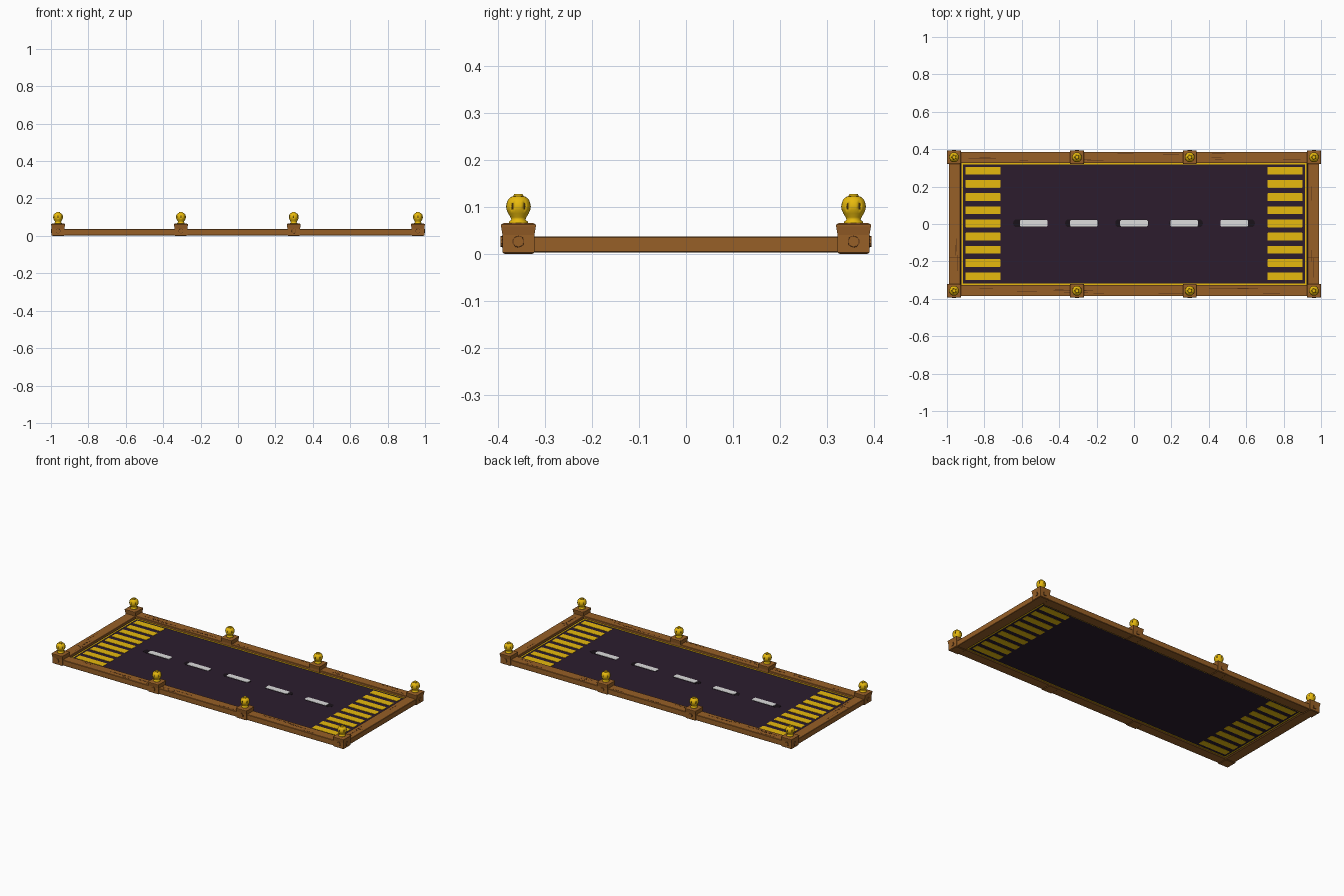
import bpy, bmesh, math, random
from mathutils import Matrix, Vector

cube = bpy.data.objects.get("Cube")
if cube:
    bpy.data.objects.remove(cube, do_unlink=True)
random.seed(4)


def material(name, rgb):
    m = bpy.data.materials.new(name)
    m.use_nodes = True
    m.diffuse_color = (*rgb, 1)
    m.node_tree.nodes["Principled BSDF"].inputs["Base Color"].default_value = (*rgb, 1)
    return m


WOOD = material("brown wood", (0.31, 0.115, 0.020))
GRAIN = material("dark wood grain", (0.09, 0.030, 0.008))
ASPHALT = material("dark asphalt", (0.025, 0.012, 0.027))
PATCH = material("black asphalt", (0.010, 0.006, 0.010))
YELLOW = material("yellow paint", (0.80, 0.49, 0.004))
WHITE = material("white paint", (0.72, 0.72, 0.72))
GOLD = material("gold", (0.82, 0.50, 0.004))
HOLLOW = material("dark gold hollow", (0.10, 0.05, 0.004))


def finish(name, bm, *mats):
    bmesh.ops.recalc_face_normals(bm, faces=bm.faces)
    mesh = bpy.data.meshes.new(name)
    bm.to_mesh(mesh)
    bm.free()
    for m in mats:
        mesh.materials.append(m)
    ob = bpy.data.objects.new(name, mesh)
    bpy.context.collection.objects.link(ob)
    return ob


def add_box(bm, lo, hi):
    lo, hi = Vector(lo), Vector(hi)
    size = Matrix.Diagonal((*(hi - lo), 1))
    return bmesh.ops.create_cube(bm, size=1, matrix=Matrix.Translation((lo + hi) / 2) @ size)["verts"]


def box(name, lo, hi, mat, bevel=0):
    bm = bmesh.new()
    add_box(bm, lo, hi)
    if bevel:
        bmesh.ops.bevel(bm, geom=bm.edges[:], offset=bevel, segments=1, affect='EDGES')
    return finish(name, bm, mat)


def capsule(bm, x0, x1, y, half, z0, z1, corner):
    """Flat road marking with rounded corners."""
    verts = add_box(bm, (x0, y - half, z0), (x1, y + half, z1))
    edges = {e for v in verts for e in v.link_edges
             if abs(e.verts[0].co.z - e.verts[1].co.z) > 1e-5}
    bmesh.ops.bevel(bm, geom=list(edges), offset=corner, segments=3, profile=0.5, affect='EDGES')


# Road slab
TOP, BOTTOM = 0.022, 0.010
box("road_slab", (-0.94, -0.335, BOTTOM), (0.94, 0.335, TOP), ASPHALT)

# Crossing stripes, on the top and the underside
stripes = bmesh.new()
for side in (-1, 1):
    for i in range(9):
        xs = sorted((side * 0.902, side * 0.713))
        y = (i - 4) * 0.0705 + 0.003
        capsule(stripes, *xs, y, 0.021, BOTTOM - 0.001, TOP + 0.0015, 0.005)
finish("crossing_stripes", stripes, YELLOW)

# Centre dashes lying on worn dark patches
dashes, patches = bmesh.new(), bmesh.new()
for i in range(-2, 3):
    x = i * 0.268
    shift = 0.010 * (i if i else -1)
    capsule(patches, x - 0.090 + shift, x + 0.090 + shift, 0.004, 0.021, TOP - 0.002, TOP + 0.001, 0.018)
    capsule(dashes, x - 0.074, x + 0.074, 0.004, 0.018, TOP - 0.002, TOP + 0.0025, 0.009)
finish("dash_patches", patches, PATCH)
finish("centre_dashes", dashes, WHITE)

# Yellow edge lines beside the beams, showing on the underside too
lines = bmesh.new()
for s in (-1, 1):
    ys, xs = sorted((s * 0.317, s * 0.327)), sorted((s * 0.914, s * 0.922))
    add_box(lines, (-0.922, ys[0], BOTTOM - 0.001), (0.922, ys[1], TOP + 0.0015))
    add_box(lines, (xs[0], -0.317, BOTTOM - 0.001), (xs[1], 0.317, TOP + 0.0015))
finish("edge_lines", lines, YELLOW)

# Wooden frame beams
for s, long_name, short_name in ((-1, "front_beam", "right_beam"), (1, "back_beam", "left_beam")):
    ys, xs = sorted((s * 0.325, s * 0.386)), sorted((s * 0.927, s * 0.990))
    box(long_name, (-0.985, ys[0], 0.003), (0.985, ys[1], 0.037), WOOD, 0.002)
    box(short_name, (xs[0], -0.34, 0.003), (xs[1], 0.34, 0.0365), WOOD, 0.002)

# Cracks running along the beams
grain = bmesh.new()
for s in (-1, 1):
    for i in range(18):
        length, off = random.uniform(0.04, 0.15), random.uniform(-0.02, 0.02)
        x = random.uniform(-0.9, 0.8)
        add_box(grain, (x, s * 0.356 + off - 0.001, 0.035), (x + length, s * 0.356 + off + 0.001, 0.0375))
    for i in range(4):
        length, off = random.uniform(0.04, 0.12), random.uniform(-0.02, 0.02)
        y = random.uniform(-0.3, 0.18)
        add_box(grain, (s * 0.958 + off - 0.001, y, 0.035), (s * 0.958 + off + 0.001, y + length, 0.037))
    xs = sorted((s * 0.931, s * 0.986))
    add_box(grain, (xs[0], -0.1815, 0.035), (xs[1], -0.1785, 0.037))
finish("wood_cracks", grain, GRAIN)


def square_post(name, x, y):
    """Square post with a flared cap, made of stacked square rings."""
    bm = bmesh.new()
    profile = [(0.030, 0.000), (0.034, 0.003), (0.034, 0.040), (0.037, 0.058),
               (0.037, 0.062), (0.033, 0.065), (0.020, 0.066)]
    rings = [[bm.verts.new((x + sx * r, y + sy * r, z)) for sx, sy in ((-1, -1), (1, -1), (1, 1), (-1, 1))]
             for r, z in profile]
    for a, b in zip(rings, rings[1:]):
        for i in range(4):
            bm.faces.new((a[i], a[i - 1], b[i - 1], b[i]))
    bm.faces.new(rings[0])
    bm.faces.new(rings[-1])
    return finish(name, bm, WOOD)


def bolt(name, x, y, direction):
    """Round wooden peg head on a thin dark washer."""
    bm = bmesh.new()
    turn = Vector(direction).to_track_quat('Z', 'Y').to_matrix().to_4x4()
    for index, r, out in ((1, 0.0135, 0.001), (0, 0.012, 0.004)):
        place = Matrix.Translation(Vector((x, y, 0.026)) + Vector(direction) * (0.029 + out))
        old = set(bm.faces)
        bmesh.ops.create_cone(bm, cap_ends=True, segments=10, radius1=r, radius2=r * 0.95,
                              depth=0.010, matrix=place @ turn)
        for f in set(bm.faces) - old:
            f.material_index = index
    return finish(name, bm, WOOD, GRAIN)


def finial(name, x, y):
    """Round golden ornament with six hollows and a notched star crown."""
    bm = bmesh.new()
    profile = [(0.020, 0.064), (0.020, 0.069), (0.015, 0.072), (0.017, 0.078), (0.022, 0.086), (0.0255, 0.094),
               (0.0265, 0.101), (0.025, 0.109), (0.022, 0.116), (0.016, 0.121), (0.011, 0.123), (0.009, 0.127)]
    n = 30
    rings = [[bm.verts.new((x + r * math.cos(math.tau * i / n), y + r * math.sin(math.tau * i / n), z))
              for i in range(n)] for r, z in profile]
    for a, b in zip(rings, rings[1:]):
        for i in range(n):
            bm.faces.new((a[i - 1], a[i], b[i], b[i - 1]))
    bm.faces.new(rings[0])
    bm.faces.new(rings[-1])
    # Hollows sit thirty degrees either side of the x axis; crown notches leave five points
    hollows = []
    for f in bm.faces:
        c = f.calc_center_median()
        angle = math.degrees(math.atan2(c.y - y, c.x - x))
        if 0.097 < c.z < 0.108 and abs(angle % 60 - 30) < 8:
            hollows.append(f)
        elif 0.121 < c.z < 0.1225 and abs(angle % 72 - 36) < 14:
            f.material_index = 1
    bmesh.ops.recalc_face_normals(bm, faces=bm.faces)
    bmesh.ops.inset_region(bm, faces=hollows, thickness=0.0005, depth=-0.002)
    for f in hollows:
        f.material_index = 1
    for f in bm.faces:
        f.smooth = f.material_index == 0 and f.calc_center_median().z < 0.12
    return finish(name, bm, GOLD, HOLLOW)


# Posts, bolts and finials along both long sides
for sy, row in ((-1, "front"), (1, "back")):
    for x, place in ((-0.962, "right_corner"), (-0.305, "right_middle"), (0.298, "left_middle"), (0.962, "left_corner")):
        y, label = sy * 0.357, f"{row}_{place}"
        square_post(label + "_post", x, y)
        bolt(label + "_bolt", x, y, (0, sy, 0))
        if "corner" in place:
            bolt(label + "_end_bolt", x, y, (math.copysign(1, x), 0, 0))
        finial(label + "_finial", x, y)
